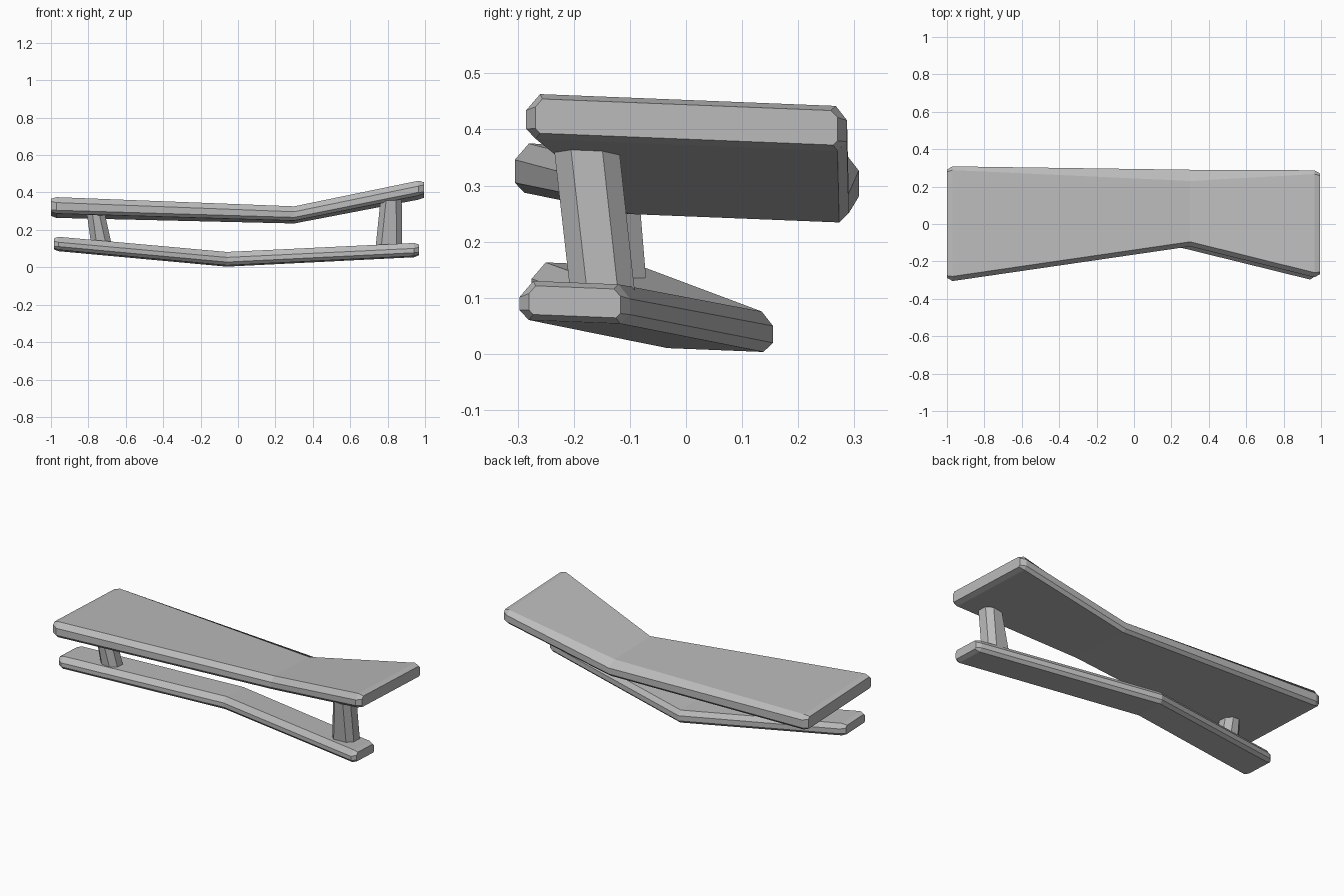
import bpy, bmesh
from mathutils import Vector

if "Cube" in bpy.data.objects:
    bpy.data.objects.remove(bpy.data.objects["Cube"], do_unlink=True)

grey = bpy.data.materials.new("plain grey")
grey.use_nodes = True
GREY = (0.5, 0.5, 0.5, 1)
grey.diffuse_color = GREY
grey.node_tree.nodes["Principled BSDF"].inputs["Base Color"].default_value = GREY


def loft(name, rings):
    """Skin a row of matching closed rings and cap both ends."""
    bm = bmesh.new()
    loops = [[bm.verts.new(p) for p in ring] for ring in rings]
    n = len(loops[0])
    for a, b in zip(loops, loops[1:]):
        for i in range(n):
            j = (i + 1) % n
            bm.faces.new((a[i], a[j], b[j], b[i]))
    bm.faces.new(loops[0])
    bm.faces.new(loops[-1])
    bmesh.ops.recalc_face_normals(bm, faces=bm.faces)
    mesh = bpy.data.meshes.new(name)
    bm.to_mesh(mesh)
    bm.free()
    mesh.materials.append(grey)
    obj = bpy.data.objects.new(name, mesh)
    bpy.context.collection.objects.link(obj)


def section(x, front, back, top, thick, back_cut=0.02, shrink=0.0, roll=0.04):
    """Chamfered plank section, dropping slightly towards the back."""
    f, b = front + shrink, back - shrink
    t, u = -shrink * 0.5, shrink * 0.6 - thick
    cut = 0.012 if shrink else 0.025
    low = 0.008 if shrink else 0.017
    if shrink:
        back_cut = cut
    outline = [(f, u + low), (f, t - cut * 1.2), (f + cut, t), (b - back_cut, t),
               (b, t - cut), (b, u + low), (b - low, u), (f + low, u)]
    return [Vector((x, y, top + z - roll * (y - front))) for y, z in outline]


def plank(name, left, middle, right, inset=0.025):
    """Bent plank from three sections, with chamfered ends."""
    def end(s, sign):
        x, f, b, t, h = s
        return [section(x, f, b, t, h, shrink=0.017),
                section(x - sign * inset, f, b, t, h)]
    loft(name, end(left, -1) + [section(*middle)] + end(right, 1)[::-1])


def leg(name, bottom, top):
    """Tapered, leaning post with chamfered corners; each end is x0, x1, y0, y1, z."""
    def ring(x0, x1, y0, y1, z):
        c = 0.03
        return [(x0 + c, y0, z), (x1 - c, y0, z), (x1, y0 + c, z), (x1, y1 - c, z),
                (x1 - c, y1, z), (x0 + c, y1, z), (x0, y1 - c, z), (x0, y0 + c, z)]
    loft(name, [ring(*bottom), ring(*top)])


# Sections are x, front y, back y, top z, thickness
plank("upper_plank",
      (-1.0, -0.305, 0.308, 0.376, 0.088),
      (0.3, -0.12, 0.29, 0.327, 0.077, 0.06),
      (0.995, -0.285, 0.287, 0.464, 0.08), 0.03)
plank("lower_plank",
      (-0.985, -0.275, -0.06, 0.164, 0.07),
      (-0.06, -0.05, 0.155, 0.083, 0.072),
      (0.967, -0.297, -0.1, 0.131, 0.07))

# Leaning supports between the planks
leg("left_leg", (0.735, 0.878, -0.205, -0.09, 0.1), (0.765, 0.875, -0.238, -0.122, 0.39))
leg("right_leg", (-0.785, -0.675, -0.18, -0.07, 0.12), (-0.81, -0.715, -0.195, -0.085, 0.3))
